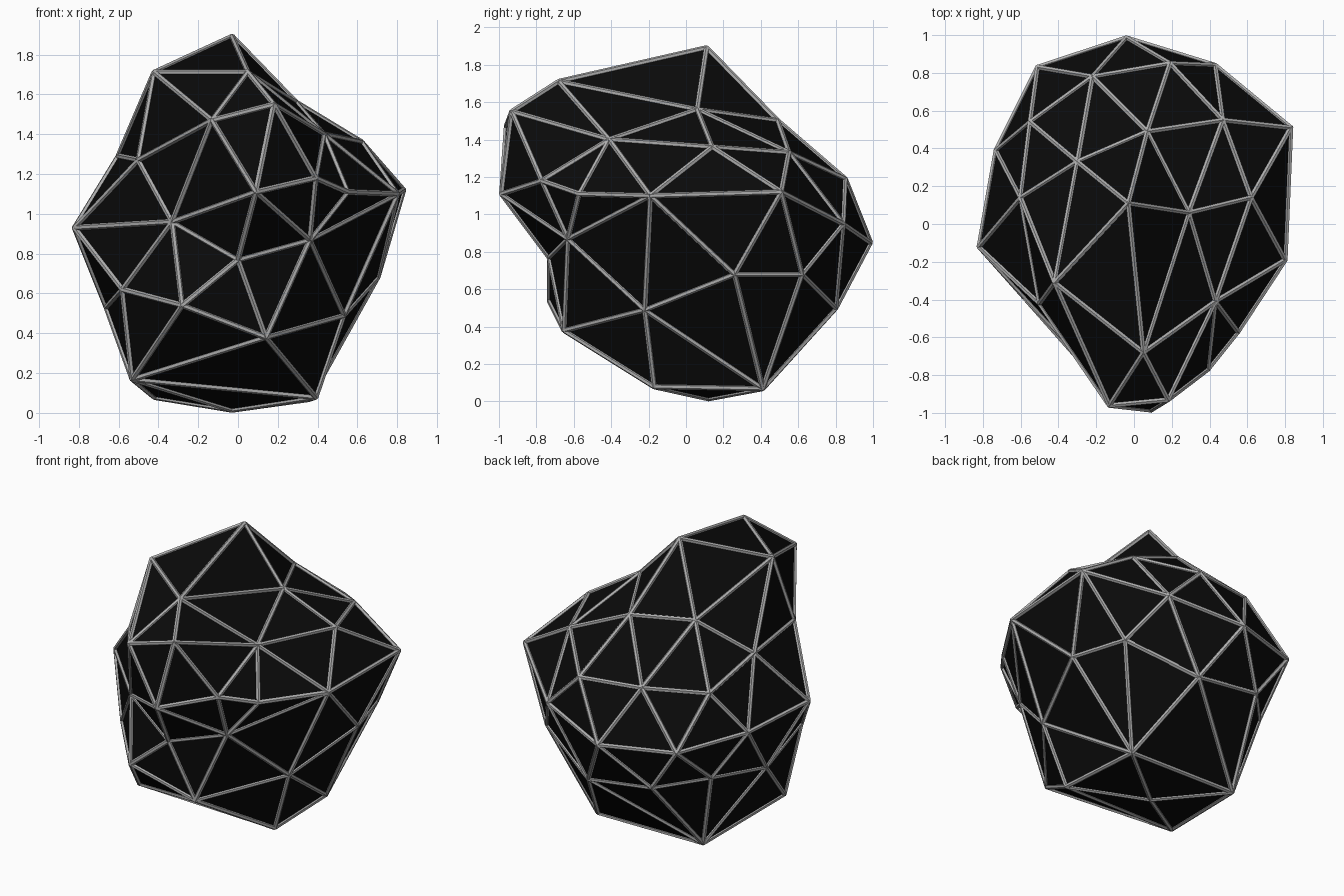
import bpy, bmesh
from mathutils import Vector, Matrix

if "Cube" in bpy.data.objects:
    bpy.data.objects.remove(bpy.data.objects["Cube"])

# Corner points of the faceted rock, in centimetres (x, y, z), numbered from 1
POINTS = [
    -3, 11, 189, -42, -31, 171, 5, -68, 171, -13, -96, 147, 18, -93, 155,
    -50, -42, 127, -60, 14, 129, -82, -12, 93, -33, -65, 96, 9, -98.5, 111,
    39, -77, 118, 43, -41, 140, 55, -57, 111, 62, 14, 136, 80, -19, 110,
    83, 51, 112, 36, -63, 87, 0, -73, 77, -58, -39, 62, -28, -73, 54,
    14, -65, 38, 53, -22, 49, 70, 26, 68, -53, -28, 17, 39, -17, 8,
    -42, 42, 8, -3, 12, 1.6, -66, 10, 53, 29, 6, 156, 7, 49, 150,
    47, 55, 133, 19, 85, 119, 43, 84, 95, -4, 98.5, 85, -22, 78, 120,
    -30, 33, 150, -55, 54, 116, -73, 39, 89, -51, 83, 86, 59, 62, 68,
    16, 80, 50, 36, 41, 7, -30, 79, 56, -55, 52, 59]
# Ridges that must exist where the plain triangulation is ambiguous
RIDGES = [
    1, 30, 1, 3, 3, 29, 36, 2, 29, 31, 14, 12, 12, 5, 36, 35, 2, 7, 2, 4,
    4, 9, 4, 6, 5, 10, 10, 17, 10, 9, 13, 15, 17, 15, 17, 22, 15, 16, 16, 40,
    16, 33, 23, 42, 22, 42, 40, 42, 33, 41, 33, 34, 8, 9, 9, 20, 20, 24,
    21, 24, 24, 25, 24, 26, 25, 42, 42, 26, 41, 26, 34, 39, 39, 38, 9, 18,
    12, 13, 12, 15, 18, 21]

pts = [Vector(POINTS[i:i + 3]) / 100 for i in range(0, len(POINTS), 3)]
ridges = [frozenset((RIDGES[i] - 1, RIDGES[i + 1] - 1)) for i in range(0, len(RIDGES), 2)]


def material(name, v):
    m = bpy.data.materials.new(name)
    m.diffuse_color = (v, v, v, 1)
    m.use_nodes = True
    m.node_tree.nodes["Principled BSDF"].inputs["Base Color"].default_value = m.diffuse_color
    return m


def add_object(name, bm, mat):
    mesh = bpy.data.meshes.new(name)
    bm.to_mesh(mesh)
    bm.free()
    mesh.materials.append(mat)
    ob = bpy.data.objects.new(name, mesh)
    bpy.context.collection.objects.link(ob)
    return ob


def triangulate_on_sphere():
    """Triangulate the points by the hull of their directions from the middle."""
    centre = Vector((0, 0.03, 0.92))
    bm = bmesh.new()
    for p in pts:
        bm.verts.new((p - centre).normalized())
    bm.verts.index_update()
    bmesh.ops.convex_hull(bm, input=bm.verts[:])
    bm.verts.index_update()
    tris = {frozenset(v.index for v in f.verts) for f in bm.faces}
    bm.free()
    return tris


def flip_to(tris, ridge):
    """Swap the diagonal of a quad so that the ridge becomes an edge."""
    if any(ridge <= t for t in tris):
        return
    a, b = ridge
    for t in [t for t in tris if a in t]:
        base = t - {a}
        if base not in ridges and base | {b} in tris:
            tris -= {t, base | {b}}
            tris |= {ridge | {c} for c in base}
            return


tris = triangulate_on_sphere()
for _ in range(3):
    for r in ridges:
        flip_to(tris, r)

# Black faceted body
body = bmesh.new()
verts = [body.verts.new(p) for p in pts]
for t in sorted(tuple(sorted(t)) for t in tris):
    body.faces.new([verts[i] for i in t])
bmesh.ops.recalc_face_normals(body, faces=body.faces[:])
edges = [(e.verts[0].co.copy(), e.verts[1].co.copy()) for e in body.edges]
add_object("faceted_body", body, material("black", 0.003))

# Grey struts along every ridge, with small joints at the corners
RADIUS = 0.015
frame = bmesh.new()
for a, b in edges:
    d = b - a
    place = Matrix.Translation((a + b) / 2) @ d.to_track_quat('Z', 'Y').to_matrix().to_4x4()
    bmesh.ops.create_cone(frame, cap_ends=True, segments=6, radius1=RADIUS,
                          radius2=RADIUS, depth=d.length, matrix=place)
for p in pts:
    bmesh.ops.create_icosphere(frame, subdivisions=1, radius=RADIUS,
                               matrix=Matrix.Translation(p))
add_object("edge_struts", frame, material("grey", 0.42))
